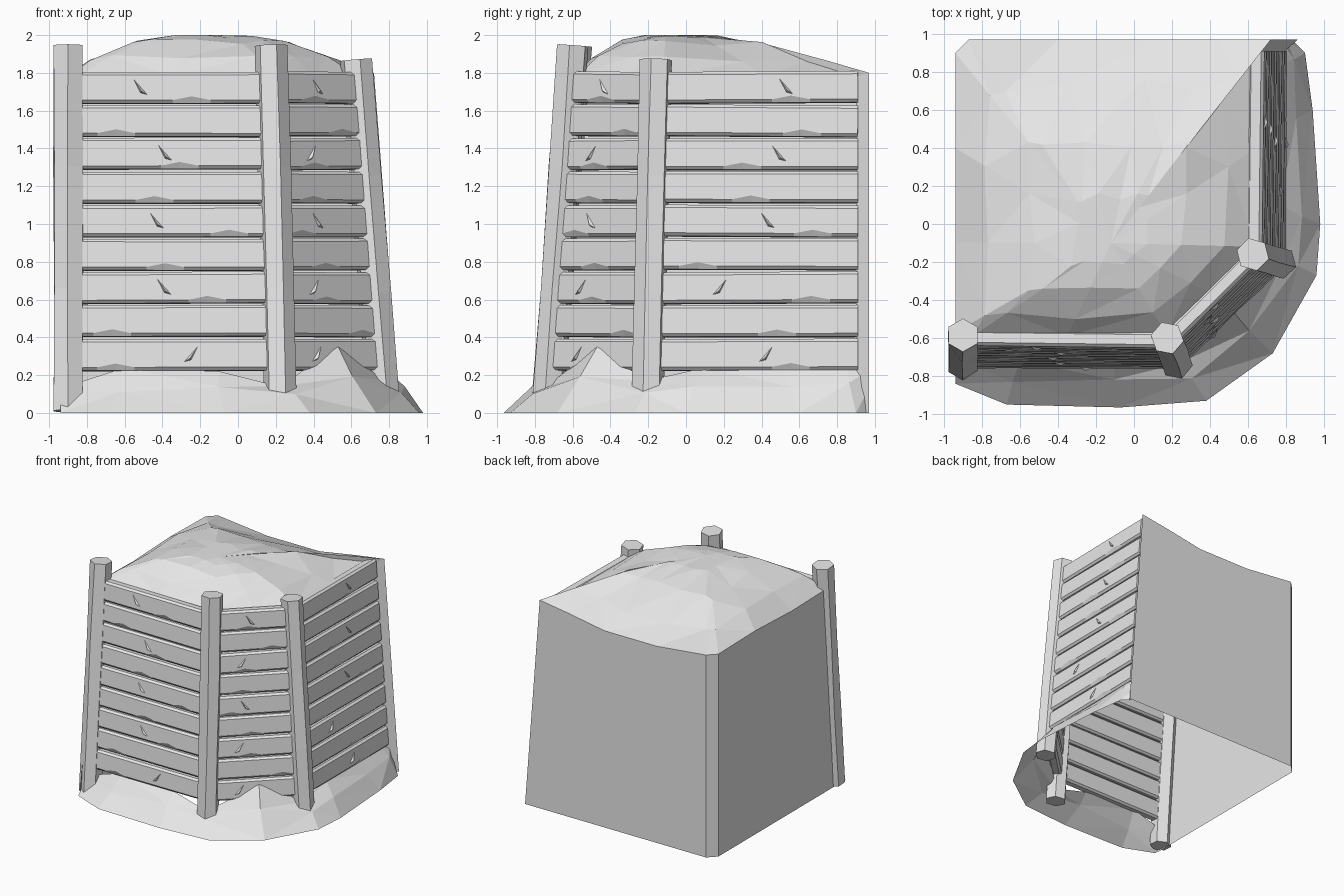
import bpy
import bmesh
import random
from mathutils import Vector

random.seed(4)
if "Cube" in bpy.data.objects:
    bpy.data.objects.remove(bpy.data.objects["Cube"])

grey = bpy.data.materials.new("plain grey")
grey.use_nodes = True
grey.diffuse_color = (0.8, 0.8, 0.8, 1)
grey.node_tree.nodes["Principled BSDF"].inputs["Base Color"].default_value = (0.8, 0.8, 0.8, 1)


def finish(bm, name, triangulate=False):
    if triangulate:
        bmesh.ops.triangulate(bm, faces=bm.faces[:])
    bmesh.ops.recalc_face_normals(bm, faces=bm.faces[:])
    mesh = bpy.data.meshes.new(name)
    bm.to_mesh(mesh)
    bm.free()
    mesh.materials.append(grey)
    obj = bpy.data.objects.new(name, mesh)
    bpy.context.collection.objects.link(obj)
    return obj


def bridge(bm, a, b, closed=True):
    n = len(a)
    for i in range(n if closed else n - 1):
        j = (i + 1) % n
        bm.faces.new((a[i], a[j], b[j], b[i]))


def jitter(s):
    return random.uniform(-s, s)


# Leaning six-sided posts: foot and head centres
POSTS = {
    "right_post": (Vector((-0.9, -0.735, 0.01)), Vector((-0.9, -0.585, 1.945)), 0.0),
    "middle_post": (Vector((0.225, -0.735, 0.015)), Vector((0.175, -0.6, 1.945)), 0.35),
    "left_post": (Vector((0.775, -0.205, 0.01)), Vector((0.625, -0.16, 1.87)), 0.25),
}


def post(name, foot, head, turn):
    bm = bmesh.new()
    axis = head - foot
    bmesh.ops.create_cone(bm, cap_ends=True, segments=6, radius1=0.088,
                          radius2=0.088, depth=axis.length)
    # Slight bends give the timber a hewn look
    bmesh.ops.subdivide_edges(
        bm, edges=[e for e in bm.edges if abs(e.verts[0].co.z - e.verts[1].co.z) > 1], cuts=2)
    for v in bm.verts:
        if abs(v.co.z) < axis.length * 0.4:
            v.co.x += jitter(0.006)
            v.co.y += jitter(0.006)
    obj = finish(bm, name)
    obj.rotation_mode = "QUATERNION"
    lean = Vector((0, 0, 1)).rotation_difference(axis)
    spin = Vector((1, 0, 0)).rotation_difference(
        Vector((1, turn, 0)))
    obj.rotation_quaternion = lean @ spin
    obj.location = (foot + head) / 2


for name, (foot, head, turn) in POSTS.items():
    post(name, foot, head, turn)


def at_height(line, z):
    foot, head = line[0], line[1]
    return foot.lerp(head, (z - foot.z) / (head.z - foot.z))


# Chamfered plank with one chipped spot along its lower outer edge
def plank(bm, a, b, up, out):
    h, d, c = 0.083, 0.042, 0.016
    t = random.uniform(0.2, 0.8)
    w = 0.1 / (b - a).length
    rings = []
    for s, chip in ((0, 0), (t - w, 0), (t, 0.02), (t + w, 0), (1, 0)):
        centre = a.lerp(b, s)
        k = c + chip
        section = ((-h, d - c), (-h + k, d), (h - c, d), (h, d - c),
                   (h, c - d), (h - c, -d), (c - h, -d), (-h, c - d))
        rings.append([bm.verts.new(centre + up * u + out * v) for u, v in section])
    for r, q in zip(rings, rings[1:]):
        bridge(bm, r, q)
    bm.faces.new(rings[0])
    bm.faces.new(rings[-1])


# Small raised splinter on a plank's face
def splinter(bm, centre, along, up, out):
    p = centre + out * 0.04
    slope = random.choice((-1, 1))
    pts = [p + up * 0.05 + along * 0.045 * slope, p - up * 0.04 - along * 0.035 * slope,
           p - up * 0.03 + along * 0.005 * slope, p + out * 0.018 - up * 0.02]
    v = [bm.verts.new(q) for q in pts]
    for tri in ((0, 1, 2), (0, 1, 3), (1, 2, 3), (2, 0, 3)):
        bm.faces.new([v[i] for i in tri])


def panel(name, first, last):
    bm = bmesh.new()
    for row in range(9):
        z = 0.307 + 0.177 * row
        a, b = at_height(first, z), at_height(last, z)
        a.z += jitter(0.004)
        b.z += jitter(0.004)
        along = (b - a).normalized()
        lean = (first[1] - first[0] + last[1] - last[0]).normalized()
        out = along.cross(lean).normalized()
        up = out.cross(along)
        plank(bm, a, b, up, out)
        if row % 2 == 0:
            splinter(bm, a.lerp(b, random.uniform(0.3, 0.7)), along, up, out)
    finish(bm, name)


back_end = (Vector((0.78, 0.91, 0.01)), Vector((0.638, 0.91, 1.87)))
panel("front_planks", POSTS["right_post"], POSTS["middle_post"])
panel("corner_planks", POSTS["middle_post"], POSTS["left_post"])
panel("side_planks", POSTS["left_post"], back_end)

# Earth heap: faceted crown over two flat upright walls
RIM = [(-.94, -.57, 1.75), (-.94, -.1, 1.74), (-.94, .4, 1.76), (-.94, .9, 1.75),
       (-.87, .97, 1.75), (-.4, .97, 1.70), (.1, .97, 1.70), (.45, .97, 1.76),
       (.72, .97, 1.80), (.66, .9, 1.78), (.645, .4, 1.78), (.64, -.12, 1.78),
       (.4, -.36, 1.78), (.17, -.58, 1.78), (-.35, -.59, 1.78), (-.85, -.59, 1.78)]
peak = Vector((-0.12, -0.1, 2.0))
bm = bmesh.new()
rim = [bm.verts.new(p) for p in RIM]
outer = rim
for t, rise, drop in ((0.78, 0.5, 0.2), (0.5, 0.85, 0.08), (0.22, 1.0, 0.0)):
    ring = []
    for p in RIM:
        q = peak.lerp(Vector(p), t + jitter(0.04))
        q.z = p[2] + (2 - p[2]) * (rise - drop * max(0, p[1])) + jitter(0.015)
        q.z = min(q.z, 2.0)
        ring.append(bm.verts.new(q))
    bridge(bm, outer, ring)
    outer = ring
top = bm.verts.new(peak)
for i, v in enumerate(outer):
    bm.faces.new((v, outer[(i + 1) % len(outer)], top))
finish(bm, "earth_crown", True)

bm = bmesh.new()
upper = [bm.verts.new(p) for p in RIM[:10]]
lower = [bm.verts.new((p[0], p[1], 0)) for p in RIM[:10]]
lower[0].co.y = -0.82
lower[8].co.x = 0.86
lower[9].co.x = 0.80
bridge(bm, upper, lower, False)
finish(bm, "back_walls")

# Earth skirt banked against the foot of the planks
GROUND = [(-.94, -.84), (-.67, -.95), (-.07, -.965), (.38, -.93), (.73, -.68),
          (.96, -.27), (.98, 0), (.94, .6), (.9, .9), (.83, .97)]
BANK = [(-.94, -.71, .13), (-.6, -.72, .24), (-.1, -.73, .22), (.22, -.74, .14),
        (.53, -.47, .35), (.78, -.21, .17), (.77, .1, .24), (.77, .5, .24),
        (.77, .85, .25), (.78, .96, .22)]
bm = bmesh.new()
ground = [bm.verts.new((x, y, 0)) for x, y in GROUND]
bank = [bm.verts.new(p) for p in BANK]
middle = []
for i, (g, b) in enumerate(zip(ground, bank)):
    q = g.co.lerp(b.co, 0.55)
    if 0 < i < len(GROUND) - 1:
        q += Vector((jitter(0.02), jitter(0.02), jitter(0.025)))
    middle.append(bm.verts.new(q))
bridge(bm, ground, middle, False)
bridge(bm, middle, bank, False)
finish(bm, "earth_skirt", True)
